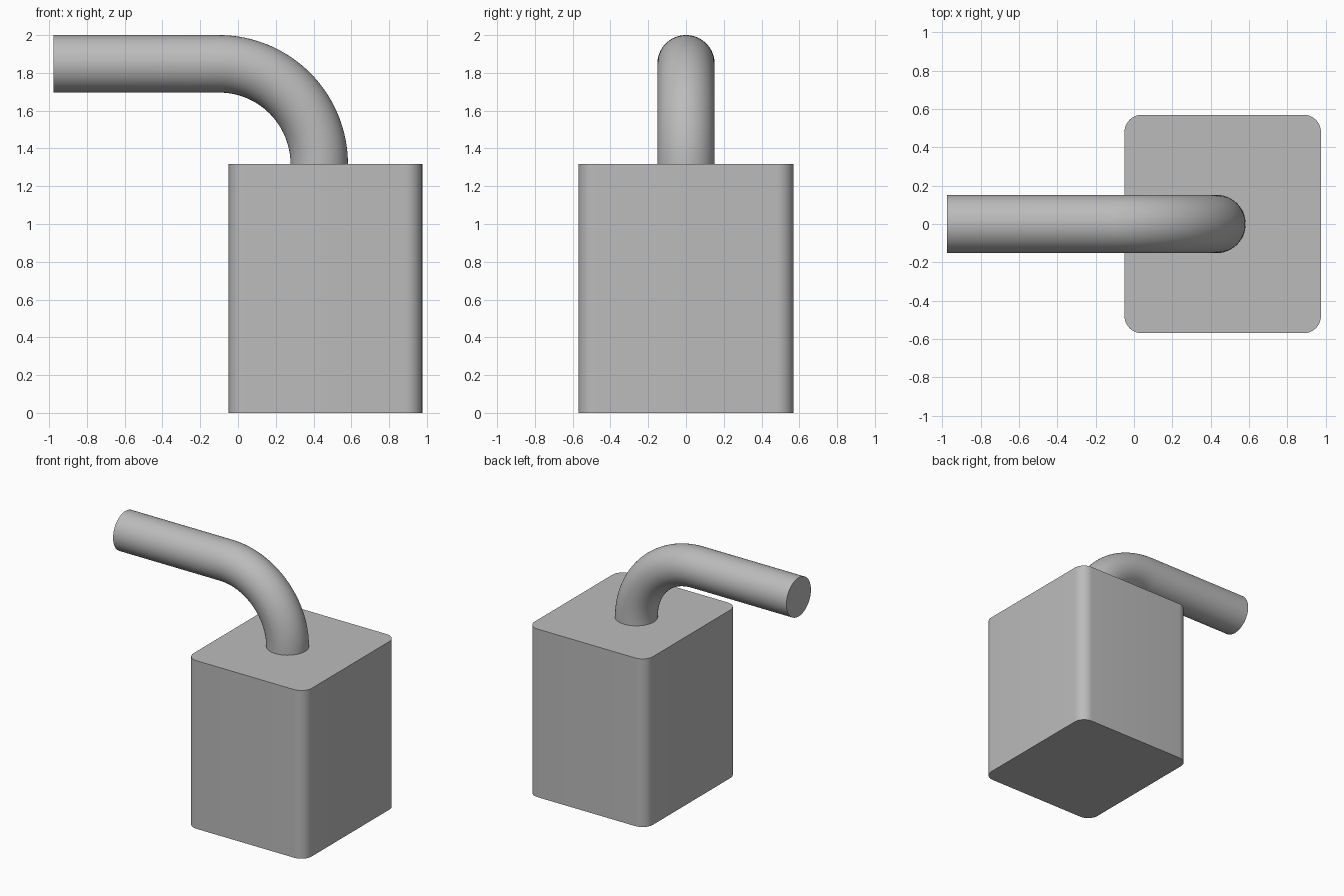
import bpy, bmesh, math
from mathutils import Vector, Matrix

cube = bpy.data.objects.get("Cube")
if cube:
    bpy.data.objects.remove(cube, do_unlink=True)

grey = bpy.data.materials.new("plain grey")
grey.use_nodes = True
colour = (0.5, 0.5, 0.5, 1)
grey.diffuse_color = colour
grey.node_tree.nodes["Principled BSDF"].inputs["Base Color"].default_value = colour

TOP = 1.317          # top of the block
PIPE_R = 0.152       # pipe radius
PIPE_X = 0.43        # axis of the upright pipe end
BEND_R = 2 - PIPE_R - TOP


def finish(name, bm):
    bmesh.ops.recalc_face_normals(bm, faces=bm.faces)
    mesh = bpy.data.meshes.new(name)
    bm.to_mesh(mesh)
    bm.free()
    mesh.materials.append(grey)
    obj = bpy.data.objects.new(name, mesh)
    bpy.context.collection.objects.link(obj)
    bpy.ops.object.select_all(action="DESELECT")
    obj.select_set(True)
    bpy.context.view_layer.objects.active = obj
    bpy.ops.object.shade_smooth_by_angle(angle=math.radians(35))
    return obj


# Block with rounded upright edges
bm = bmesh.new()
bmesh.ops.create_cube(bm, size=1, matrix=Matrix.Translation((0.463, 0, TOP / 2))
                      @ Matrix.Diagonal((1.025, 1.14, TOP, 1)))
upright = [e for e in bm.edges if abs(e.verts[0].co.z - e.verts[1].co.z) > 1]
bmesh.ops.bevel(bm, geom=upright, offset=0.09, segments=10, profile=0.5, affect="EDGES")
finish("block", bm)

# Bent pipe: a ring spun through the quarter bend, then extruded straight
bm = bmesh.new()
ring = bmesh.ops.create_circle(bm, segments=64, radius=PIPE_R, cap_ends=False,
                               matrix=Matrix.Translation((PIPE_X, 0, TOP)))
edges = list({e for v in ring["verts"] for e in v.link_edges})
spun = bmesh.ops.spin(bm, geom=edges, cent=(PIPE_X - BEND_R, 0, TOP), axis=(0, -1, 0),
                      angle=math.pi / 2, steps=32)
edges = [g for g in spun["geom_last"] if isinstance(g, bmesh.types.BMEdge)]
straight = bmesh.ops.extrude_edge_only(bm, edges=edges)["geom"]
end_verts = [g for g in straight if isinstance(g, bmesh.types.BMVert)]
for v in end_verts:
    v.co.x = -0.976
end_edges = [g for g in straight if isinstance(g, bmesh.types.BMEdge)
             and all(v in end_verts for v in g.verts)]
bmesh.ops.contextual_create(bm, geom=end_edges)
finish("bent_pipe", bm)
